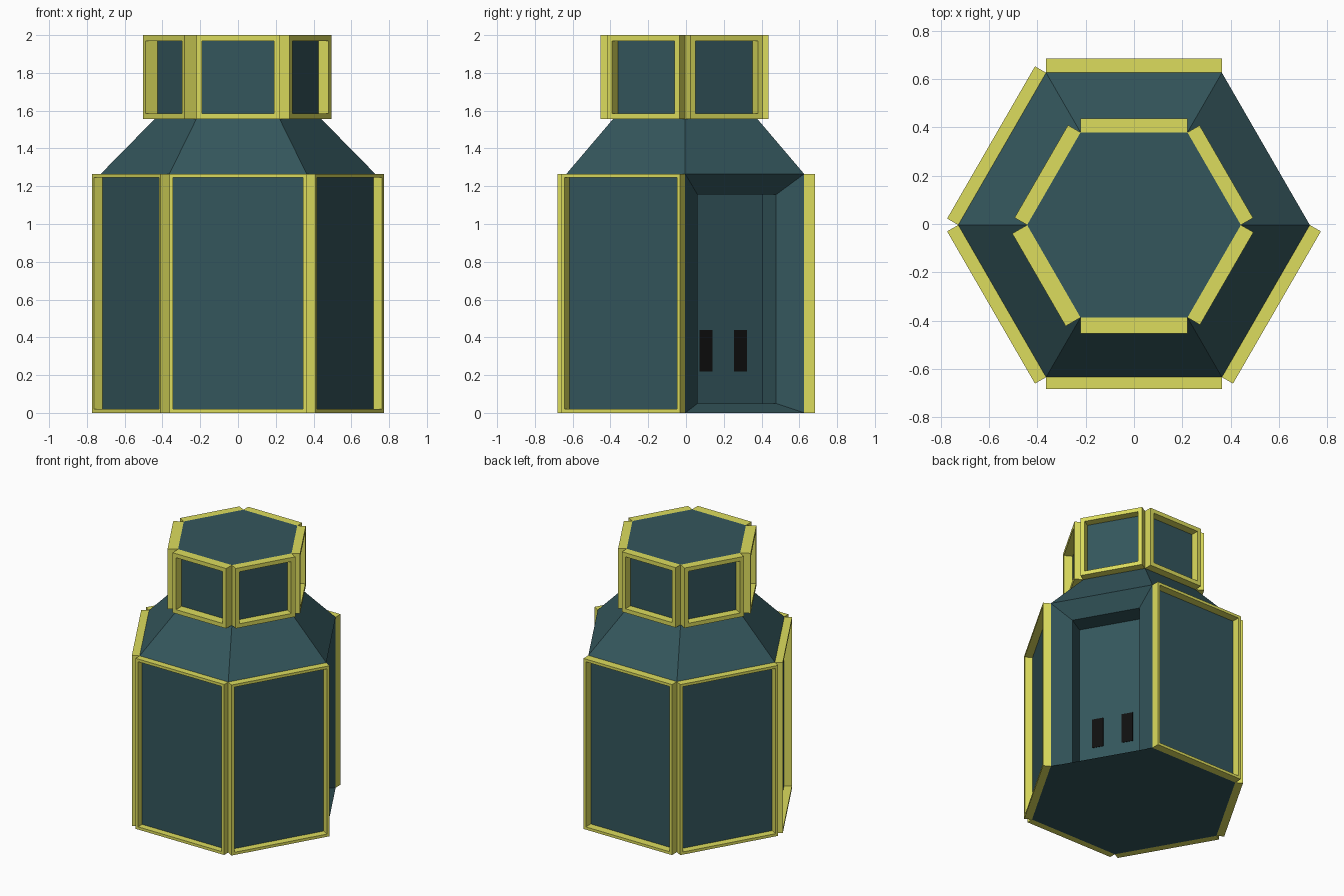
import bpy, bmesh
from math import radians, cos, sin
from mathutils import Vector

if "Cube" in bpy.data.objects:
    bpy.data.objects.remove(bpy.data.objects["Cube"])

CY = -0.004                      # small y offset of the hull
R_BODY, R_TOP = 0.727, 0.442
Z_BODY, Z_NECK, Z_TOP = 1.265, 1.555, 2.0


def material(name, rgb):
    m = bpy.data.materials.new(name)
    m.diffuse_color = (*rgb, 1)
    m.use_nodes = True
    m.node_tree.nodes["Principled BSDF"].inputs["Base Color"].default_value = m.diffuse_color
    return m


TEAL = material("teal_hull", (0.034, 0.093, 0.107))
YELLOW = material("yellow_trim", (0.72, 0.72, 0.11))
BLACK = material("black_slot", (0.005, 0.005, 0.005))


def finish(bm, name, mat):
    bmesh.ops.recalc_face_normals(bm, faces=bm.faces)
    me = bpy.data.meshes.new(name)
    bm.to_mesh(me)
    bm.free()
    ob = bpy.data.objects.new(name, me)
    me.materials.append(mat)
    bpy.context.collection.objects.link(ob)
    return ob


def corner(r, i, z=0.0):
    a = radians(60 * i)
    return Vector((r * cos(a), CY + r * sin(a), z))


def side_point(r, i, s, z, out):
    """Point on hexagon side i: s along the side, out along its normal."""
    a = radians(60 * i + 30)
    p = corner(r, i) + Vector((-sin(a), cos(a), 0)) * s + Vector((cos(a), sin(a), 0)) * out
    p.z = z
    return p


def rect(bm, r, i, s0, s1, z0, z1, out):
    return [bm.verts.new(side_point(r, i, s, z, out))
            for s, z in ((s0, z0), (s1, z0), (s1, z1), (s0, z1))]


def bridge(bm, a, b):
    n = len(a)
    return [bm.faces.new((a[k], a[(k + 1) % n], b[(k + 1) % n], b[k])) for k in range(n)]


# Hexagonal hull: body, sloped shoulder, head, with a recessed doorway on side 0
bm = bmesh.new()
rings = [[bm.verts.new(corner(r, i, z)) for i in range(6)]
         for r, z in ((R_BODY, 0), (R_BODY, Z_BODY), (R_TOP, Z_NECK), (R_TOP, Z_TOP))]
bm.faces.new(rings[0][::-1])
bm.faces.new(rings[-1])
walls = [bridge(bm, a, b) for a, b in zip(rings, rings[1:])]
bm.faces.remove(walls[0][0])
opening = [rings[0][0], rings[0][1], rings[1][1], rings[1][0]]
rim = rect(bm, R_BODY, 0, 0.124, 0.603, 0.05, 1.155, -0.084)
back = rect(bm, R_BODY, 0, 0.124, 0.603, 0.05, 1.155, -0.224)
bridge(bm, opening, rim)
bridge(bm, rim, back)
bm.faces.new(back)
finish(bm, "hull", TEAL)


# Rectangular trim frames standing proud of the flat sides
def frame(name, r, i, z0, z1, bar, depth):
    bm = bmesh.new()
    loops = [rect(bm, r, i, w, r - w, z0 + w, z1 - w, d)
             for w, d in ((0, 0), (0, depth), (bar, depth), (bar, 0))]
    for k in range(4):
        bridge(bm, loops[k], loops[(k + 1) % 4])
    finish(bm, name, YELLOW)


body_depth = {1: 0.058, 2: 0.053, 3: 0.053, 4: 0.048, 5: 0.053}
for i, d in body_depth.items():
    frame(f"body_frame_{i}", R_BODY, i, 0, Z_BODY, 0.02, d)

head_depth = [0.058, 0.058, 0.06, 0.071, 0.067, 0.06]
for i, d in enumerate(head_depth):
    frame(f"head_frame_{i}", R_TOP, i, Z_NECK, Z_TOP, 0.03, d)

# Two dark slots low on the door panel
for n, (s0, s1) in enumerate(((0.215, 0.294), (0.427, 0.506))):
    bm = bmesh.new()
    lo = rect(bm, R_BODY, 0, s0, s1, 0.22, 0.44, -0.226)
    hi = rect(bm, R_BODY, 0, s0, s1, 0.22, 0.44, -0.221)
    bridge(bm, lo, hi)
    bm.faces.new(lo)
    bm.faces.new(hi)
    finish(bm, f"door_slot_{n + 1}", BLACK)
